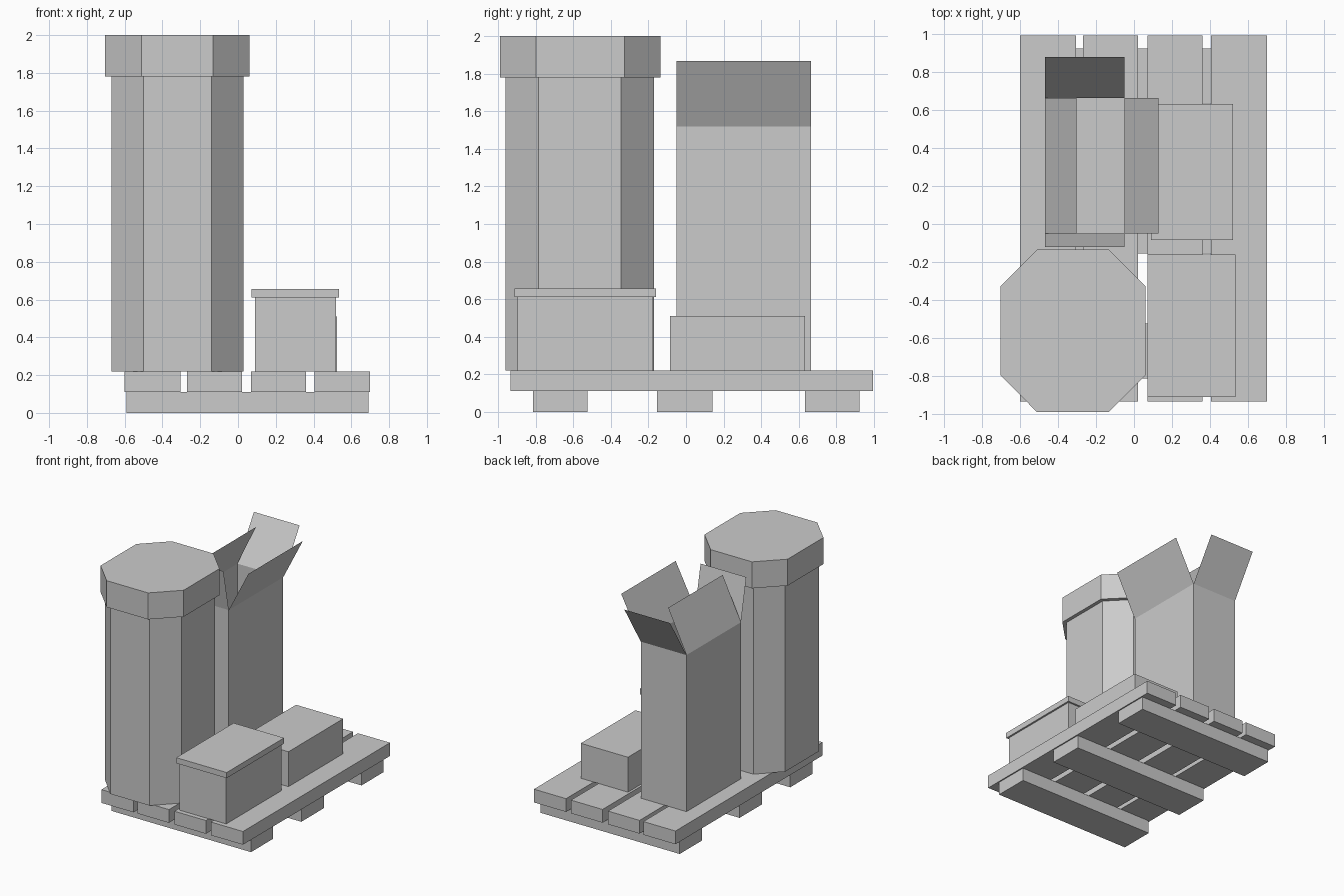
import bpy

if "Cube" in bpy.data.objects:
    bpy.data.objects.remove(bpy.data.objects["Cube"])


def mesh(name, verts, faces):
    me = bpy.data.meshes.new(name)
    me.from_pydata(verts, [], faces)
    me.update()
    ob = bpy.data.objects.new(name, me)
    bpy.context.collection.objects.link(ob)
    return ob


def prism(name, outline, z0, z1, top=True):
    """Extrude a counter-clockwise outline from z0 to z1."""
    n = len(outline)
    verts = [(x, y, z) for z in (z0, z1) for x, y in outline]
    faces = [(i, (i + 1) % n, (i + 1) % n + n, i + n) for i in range(n)]
    faces.append(tuple(reversed(range(n))))
    if top:
        faces.append(tuple(range(n, 2 * n)))
    return mesh(name, verts, faces)


def rect(x0, x1, y0, y1):
    return [(x0, y0), (x1, y0), (x1, y1), (x0, y1)]


def octagon(cx, cy, hx, hy, fx, fy):
    """Octagon with half sizes hx, hy and half flat lengths fx, fy."""
    pts = [(-fx, -hy), (fx, -hy), (hx, -fy), (hx, fy),
           (fx, hy), (-fx, hy), (-hx, fy), (-hx, -fy)]
    return [(cx + x, cy + y) for x, y in pts]


# Pallet: three runners under four planks
for i, (y0, y1) in enumerate([(-0.815, -0.525), (-0.155, 0.14), (0.635, 0.925)]):
    prism(f"pallet_runner_{i + 1}", rect(-0.59, 0.69, y0, y1), 0, 0.11)
for i, (x0, x1) in enumerate([(-0.6, -0.305), (-0.27, 0.02), (0.07, 0.36), (0.405, 0.7)]):
    prism(f"pallet_plank_{i + 1}", rect(x0, x1, -0.935, 0.995), 0.11, 0.22)

# Tall eight-sided drum with its overhanging lid
prism("octagon_box", octagon(-0.32, -0.565, 0.35, 0.395, 0.18, 0.22), 0.22, 1.78)
prism("octagon_box_lid", octagon(-0.322, -0.563, 0.382, 0.428, 0.19, 0.235), 1.78, 2.0)

# Tall open carton, thin-walled, with four raised flaps
corners = rect(-0.47, -0.05, -0.05, 0.665)
prism("open_carton", corners, 0.22, 1.52, top=False)
leans = {"front": (0, -0.07), "right": (0.18, 0), "back": (0, 0.215), "left": (0.168, 0)}
for i, (side, (dx, dy)) in enumerate(leans.items()):
    (ax, ay), (bx, by) = corners[i], corners[(i + 1) % 4]
    mesh(f"carton_flap_{side}",
         [(ax, ay, 1.52), (bx, by, 1.52), (bx + dx, by + dy, 1.868), (ax + dx, ay + dy, 1.868)],
         [(0, 1, 2, 3)])

# Small boxes on the right
prism("lidded_box", rect(0.09, 0.52, -0.897, -0.175), 0.22, 0.61)
prism("lidded_box_lid", rect(0.072, 0.535, -0.913, -0.16), 0.61, 0.657)
prism("small_box", rect(0.09, 0.523, -0.085, 0.633), 0.22, 0.51)
